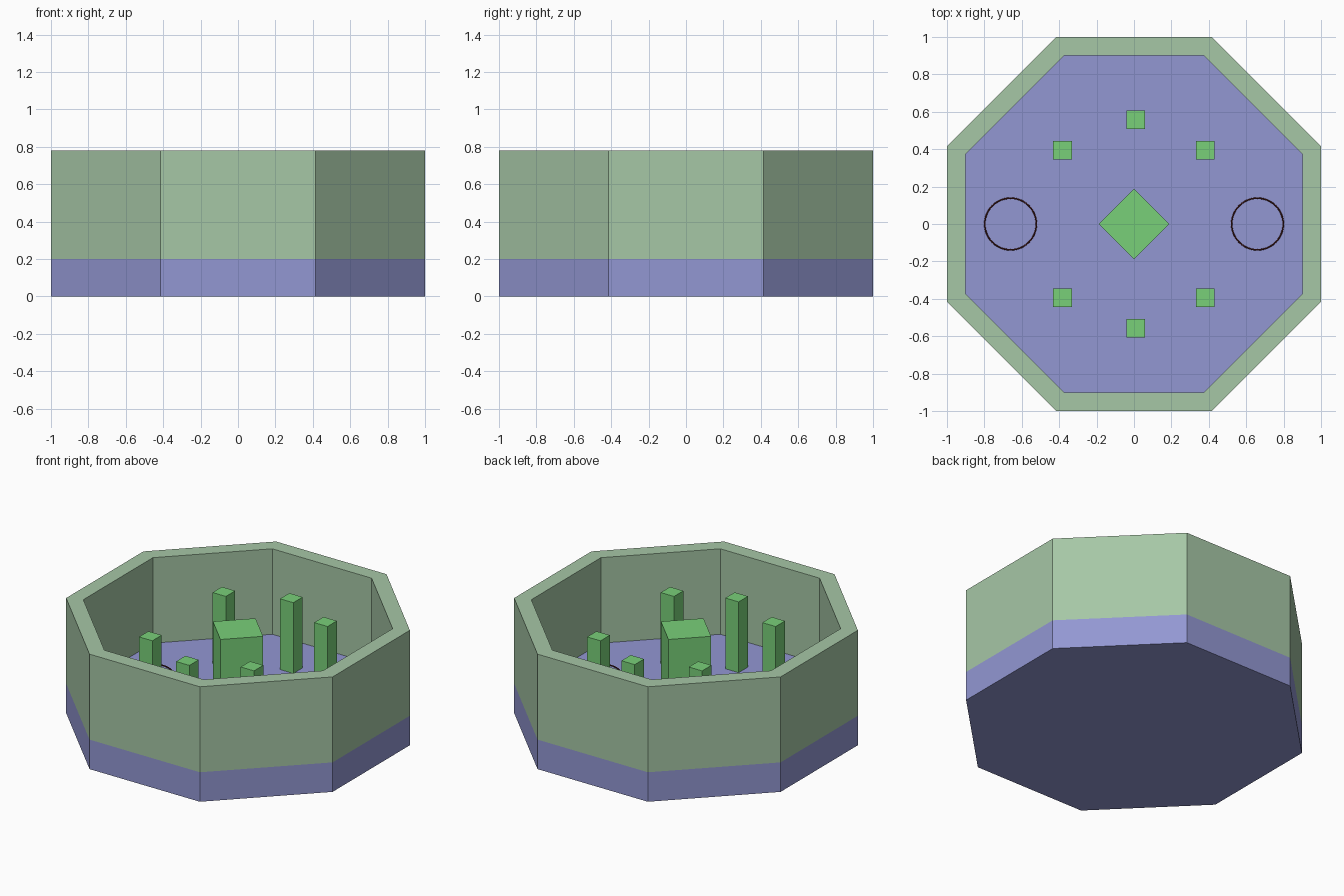
import bpy, bmesh, math

if "Cube" in bpy.data.objects:
    bpy.data.objects.remove(bpy.data.objects["Cube"])


def material(name, rgb):
    m = bpy.data.materials.new(name)
    m.diffuse_color = (*rgb, 1)
    m.use_nodes = True
    m.node_tree.nodes["Principled BSDF"].inputs["Base Color"].default_value = m.diffuse_color
    return m


STONE = material("blue_stone", (0.29, 0.31, 0.65))
WALL = material("pale_green", (0.38, 0.57, 0.38))
GREEN = material("bright_green", (0.19, 0.63, 0.19))
DARK = material("dark_red", (0.06, 0.01, 0.01))
R8 = 1 / math.cos(math.pi / 8)   # corner radius of an octagon with apothem 1


def finish(bm, name, mat):
    bmesh.ops.recalc_face_normals(bm, faces=bm.faces)
    mesh = bpy.data.meshes.new(name)
    bm.to_mesh(mesh)
    bm.free()
    mesh.materials.append(mat)
    obj = bpy.data.objects.new(name, mesh)
    bpy.context.collection.objects.link(obj)
    return obj


def prism(name, sides, radius, turn, x, y, z0, z1, mat):
    bm = bmesh.new()
    ring = [bm.verts.new((x + radius * math.cos(turn + math.tau * i / sides),
                          y + radius * math.sin(turn + math.tau * i / sides), z0))
            for i in range(sides)]
    face = bm.faces.new(ring)
    top = bmesh.ops.extrude_face_region(bm, geom=[face], use_keep_orig=True)["geom"]
    bmesh.ops.translate(bm, vec=(0, 0, z1 - z0),
                        verts=[v for v in top if isinstance(v, bmesh.types.BMVert)])
    return finish(bm, name, mat)


# Solid octagonal base
prism("base", 8, R8, math.pi / 8, 0, 0, 0, 0.2, STONE)

# Hollow octagonal wall: a square section swept round eight corners
bm = bmesh.new()
section = [(1, 0.2), (1, 0.78), (0.9, 0.78), (0.9, 0.2)]
rings = []
for i in range(8):
    a = math.pi / 8 + math.tau * i / 8
    rings.append([bm.verts.new((r * R8 * math.cos(a), r * R8 * math.sin(a), z))
                  for r, z in section])
for i in range(8):
    p, q = rings[i], rings[(i + 1) % 8]
    for j in range(4):
        k = (j + 1) % 4
        bm.faces.new((p[j], q[j], q[k], p[k]))
finish(bm, "wall", WALL)

# Central diamond block
prism("centre_block", 4, 0.188, 0, 0, 0, 0.2, 0.68, GREEN)

# Six square posts
for sy in (-1, 1):
    for x, y in ((-0.382, 0.394), (0.01, 0.557), (0.381, 0.394)):
        prism("post", 4, 0.05 * math.sqrt(2), math.pi / 4, x, sy * y, 0.2, 0.68, GREEN)

# Thin floor rings on either side
for x in (-0.66, 0.66):
    bpy.ops.mesh.primitive_torus_add(location=(x, 0, 0.203), major_segments=48,
                                     minor_segments=8, major_radius=0.138,
                                     minor_radius=0.004)
    ring = bpy.context.object
    ring.name = "floor_ring"
    ring.data.materials.append(DARK)
    bpy.ops.object.shade_smooth_by_angle()
